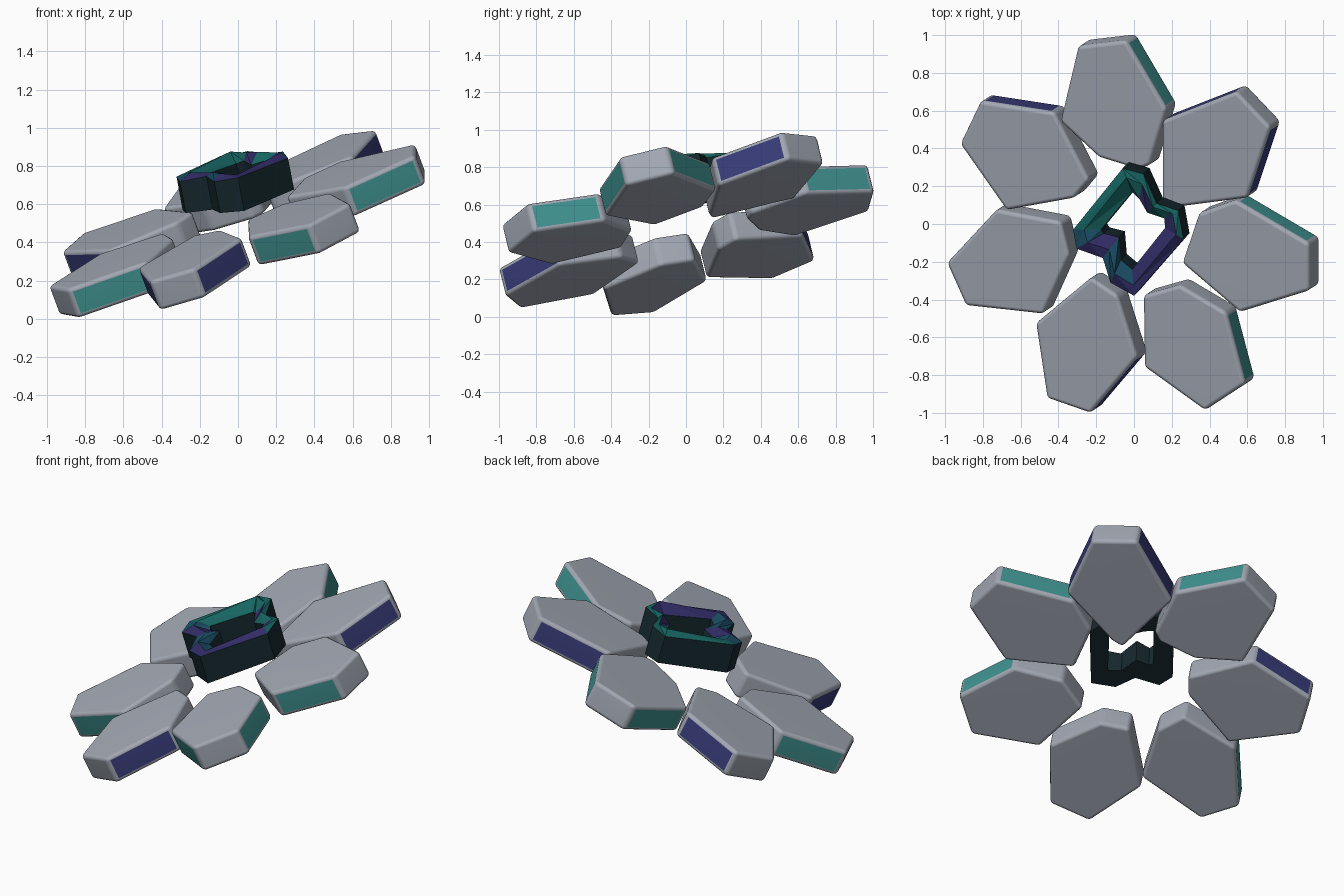
import bpy, bmesh
from mathutils import Vector

if "Cube" in bpy.data.objects:
    bpy.data.objects.remove(bpy.data.objects["Cube"])


def material(name, rgb):
    m = bpy.data.materials.new(name)
    m.diffuse_color = (*rgb, 1)
    m.use_nodes = True
    m.node_tree.nodes["Principled BSDF"].inputs["Base Color"].default_value = m.diffuse_color
    return m


grey = material("stone_grey", (0.36, 0.39, 0.45))
teal = material("teal", (0.05, 0.29, 0.28))
navy = material("navy", (0.04, 0.045, 0.19))
dark = material("dark_wall", (0.008, 0.022, 0.028))
green = material("gem_teal", (0.008, 0.13, 0.12))
blue = material("gem_blue", (0.01, 0.075, 0.13))
violet = material("gem_violet", (0.03, 0.025, 0.13))


def finish(bm, name, mats):
    bmesh.ops.recalc_face_normals(bm, faces=bm.faces)
    me = bpy.data.meshes.new(name)
    bm.to_mesh(me)
    bm.free()
    for m in mats:
        me.materials.append(m)
    ob = bpy.data.objects.new(name, me)
    bpy.context.collection.objects.link(ob)
    return ob


def on_plane(p, a, b, c):
    return Vector((p[0], p[1], c + a * p[0] + b * p[1]))


# Stone slabs: one tilted plane, bevelled prisms, two coloured sides each
A, B, C, THICK = 0.375, 0.245, 0.504, 0.168
NORMAL = Vector((-A, -B, 1)).normalized()


def slab(name, outline, sides, colour):
    bm = bmesh.new()
    mid = [on_plane(p, A, B, C) for p in outline]
    top = [bm.verts.new(p + NORMAL * THICK / 2) for p in mid]
    low = [bm.verts.new(p - NORMAL * THICK / 2) for p in mid]
    bm.faces.new(top)
    bm.faces.new(low[::-1])
    n = len(mid)
    for i in range(n):
        j = (i + 1) % n
        f = bm.faces.new((top[j], top[i], low[i], low[j]))
        f.material_index = int(i in sides)
    bmesh.ops.recalc_face_normals(bm, faces=bm.faces)
    bmesh.ops.bevel(bm, geom=bm.edges[:], offset=0.022, segments=3, profile=0.5,
                    affect='EDGES', material=0, clamp_overlap=True)
    ob = finish(bm, name, (grey, colour))
    bpy.context.view_layer.objects.active = ob
    ob.select_set(True)
    bpy.ops.object.shade_smooth_by_angle(angle=0.7)
    ob.select_set(False)
    w = ob.modifiers.new("normals", 'WEIGHTED_NORMAL')
    w.keep_sharp = True


slab("slab_back", [(-.27, .96), (-.015, .99), (.2, .625), (.11, .33), (.05, .305),
                   (-.16, .37), (-.365, .56)], (1, 6), teal)
slab("slab_back_right", [(.175, .565), (.57, .72), (.75, .53), (.625, .155),
                         (.24, .105), (.175, .12)], (0, 2), navy)
slab("slab_right", [(.28, -.19), (.37, .075), (.565, .145), (.955, -.085),
                    (.955, -.335), (.585, -.45)], (2, 4), teal)
slab("slab_front_right", [(.075, -.36), (.27, -.305), (.515, -.45), (.615, -.83),
                          (.40, -.97), (.08, -.74)], (2, 4), teal)
slab("slab_front_left", [(-.20, -.265), (-.06, -.36), (.045, -.69), (-.205, -.985),
                         (-.435, -.905), (-.495, -.51)], (2, 4), navy)
slab("slab_left", [(-.70, .095), (-.36, .03), (-.315, -.15), (-.455, -.46),
                   (-.865, -.415), (-.965, -.19)], (3, 5), teal)
slab("slab_back_left", [(-.895, .44), (-.785, .67), (-.395, .61), (-.21, .25),
                        (-.29, .155), (-.65, .09)], (1, 5), navy)

# Faceted gem ring: dark walls, flat base, coloured ridge on top
outer = [(-.06, .295), (.05, .265), (.12, .11), (.235, .07), (.262, -.08),
         (0, -.38), (-.125, -.31), (-.165, -.18), (-.305, -.13), (-.322, -.03)]
inner = [(-.01, .17), (.03, .13), (.07, .06), (.16, .03), (.165, -.02),
         (-.01, -.24), (-.07, -.19), (-.08, -.07), (-.16, -.05), (-.175, -.03)]
down = Vector((.2, .2, -1)).normalized() * 0.165


def ring(bm, pts, rise=(0,), shift=Vector()):
    return [bm.verts.new(on_plane(p, .2, .2, .80) + shift
                         + Vector((0, 0, rise[i % len(rise)])))
            for i, p in enumerate(pts)]


bm = bmesh.new()
ridge = [((o[0] * .6 + i[0] * .4), (o[1] * .6 + i[1] * .4)) for o, i in zip(outer, inner)]
r_out = ring(bm, outer, (.005, .015))
r_mid = ring(bm, ridge, (.035, .02))
r_in = ring(bm, inner, (-.02, -.005))
b_out = ring(bm, outer, shift=down)
b_in = ring(bm, inner, shift=down)
colours = [1, 1, 1, 1, 3, 3, 2, 3, 2, 1]
inside = [1, 3, 1, 3, 3, 2, 2, 3, 2, 1]
loops = [r_out, r_mid, r_in, b_in, b_out]
for k in range(5):
    p, q = loops[k], loops[(k + 1) % 5]
    for i in range(10):
        j = (i + 1) % 10
        m = (colours, inside, None, None, None)[k]
        tris = ((p[i], p[j], q[j]), (p[i], q[j], q[i]))
        for t in tris:
            bm.faces.new(t).material_index = m[i] if m else 0
finish(bm, "gem_ring", (dark, green, blue, violet))
